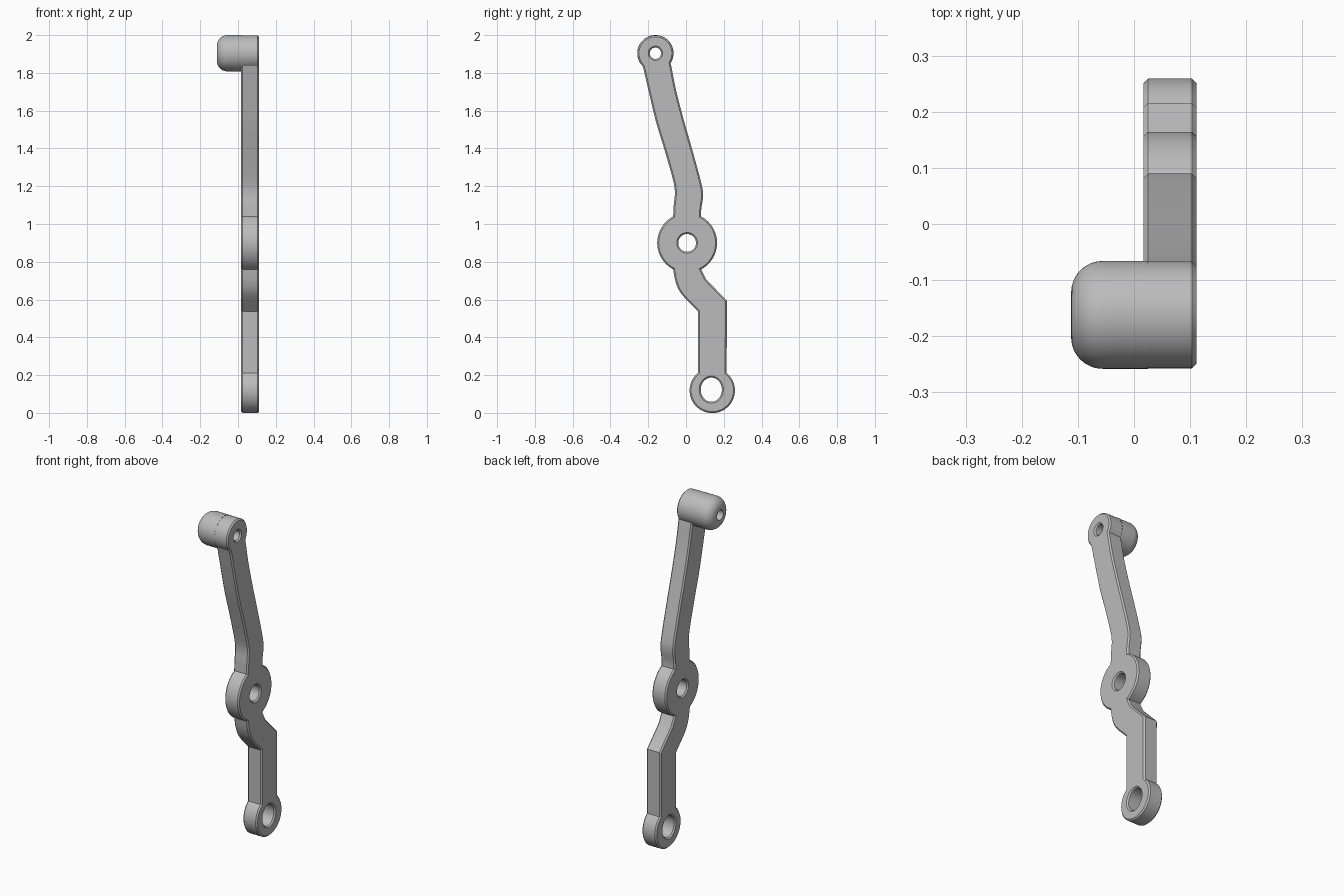
import bpy, bmesh, math
from mathutils import Matrix, Vector

if "Cube" in bpy.data.objects:
    bpy.data.objects.remove(bpy.data.objects["Cube"])

grey = bpy.data.materials.new("plain grey")
grey.use_nodes = True
COLOUR = (0.5, 0.5, 0.5, 1)
grey.diffuse_color = COLOUR
grey.node_tree.nodes["Principled BSDF"].inputs["Base Color"].default_value = COLOUR

BACK, FACE, CHAMFER = 0.017, 0.111, 0.008
PIVOT, HUB, TIP = Vector((0.139, 0.119)), Vector((0.006, 0.9)), Vector((-0.162, 1.904))


def arc(centre, start, end, steps=48):
    """Counter-clockwise arc around centre from one point to another."""
    a, b = Vector(start) - centre, Vector(end) - centre
    radius = (a.length + b.length) / 2
    t0, t1 = math.atan2(a.y, a.x), math.atan2(b.y, b.x)
    if t1 <= t0:
        t1 += 2 * math.pi
    ts = [t0 + (t1 - t0) * i / steps for i in range(steps + 1)]
    return [centre + radius * Vector((math.cos(t), math.sin(t))) for t in ts]


def ellipse(centre, ry, rz, steps=48):
    ts = [2 * math.pi * i / steps for i in range(steps)]
    return [centre + Vector((ry * math.cos(t), rz * math.sin(t))) for t in ts]


def smooth(points, steps=6):
    """Smooth path through the points, without its two end points."""
    p = [Vector(q) for q in points]
    p = [2 * p[0] - p[1]] + p + [2 * p[-1] - p[-2]]
    path = []
    for a, b, c, d in zip(p, p[1:], p[2:], p[3:]):
        for i in range(steps):
            t = i / steps
            path.append(0.5 * (2 * b + (c - a) * t + (2 * a - 5 * b + 4 * c - d) * t**2
                               + (3 * b - a - 3 * c + d) * t**3))
    return path[1:]


def finish(obj):
    """Clean, colour and shade a mesh object."""
    bm = bmesh.new()
    bm.from_mesh(obj.data)
    bmesh.ops.remove_doubles(bm, verts=bm.verts, dist=0.0001)
    bmesh.ops.recalc_face_normals(bm, faces=bm.faces)
    bm.to_mesh(obj.data)
    bm.free()
    obj.data.materials.clear()
    obj.data.materials.append(grey)
    bpy.ops.object.select_all(action="DESELECT")
    obj.select_set(True)
    bpy.context.view_layer.objects.active = obj
    bpy.ops.object.shade_smooth_by_angle(angle=math.radians(25))


# Edges of the arm between the round bosses
upper_right = [(0.08, 1.04), (0.081, 1.08), (0.09, 1.15), (0.08, 1.22), (0.033, 1.394),
               (-0.011, 1.548), (-0.053, 1.71), (-0.081, 1.852)]
upper_left = [(-0.229, 1.838), (-0.197, 1.70), (-0.159, 1.542), (-0.113, 1.39),
              (-0.069, 1.235), (-0.059, 1.167), (-0.065, 1.10), (-0.068, 1.04)]
lower_left = [(-0.068, 0.76), (-0.054, 0.69), (-0.022, 0.627), (0.064, 0.537)]
lower_right = [(0.216, 0.595), (0.107, 0.706), (0.08, 0.76)]
foot_left, foot_right = Vector((0.064, 0.212)), Vector((0.216, 0.212))

outline = (arc(PIVOT, foot_left, foot_right) + [Vector(q) for q in lower_right[:2]]
           + arc(HUB, lower_right[-1], upper_right[0]) + smooth(upper_right)
           + arc(TIP, upper_right[-1], upper_left[0]) + smooth(upper_left)
           + arc(HUB, upper_left[-1], lower_left[0]) + smooth(lower_left)
           + [Vector(lower_left[-1])])
holes = [ellipse(PIVOT + Vector((-0.005, 0.004)), 0.056, 0.064),
         ellipse(HUB, 0.047, 0.047), ellipse(TIP, 0.03, 0.03)]

# Lever arm: filled outline with holes, extruded and chamfered
curve = bpy.data.curves.new("lever_arm", "CURVE")
curve.dimensions = "2D"
curve.fill_mode = "BOTH"
curve.extrude = (FACE - BACK) / 2 - CHAMFER
curve.bevel_depth = CHAMFER
curve.bevel_resolution = 0
curve.offset = -CHAMFER
for loop in [outline] + holes:
    spline = curve.splines.new("POLY")
    spline.points.add(len(loop) - 1)
    for point, q in zip(spline.points, loop):
        point.co = (q.x, q.y, 0, 1)
    spline.use_cyclic_u = True
arm = bpy.data.objects.new("lever_arm", curve)
bpy.context.collection.objects.link(arm)
bpy.ops.object.select_all(action="DESELECT")
arm.select_set(True)
bpy.context.view_layer.objects.active = arm
bpy.ops.object.convert(target="MESH")
arm = bpy.context.view_layer.objects.active
arm.data.transform(Matrix(((0, 0, 1, (FACE + BACK) / 2), (1, 0, 0, 0), (0, 1, 0, 0), (0, 0, 0, 1))))
finish(arm)

# Knob: turned profile with a rounded end and a hole through it
END, RADIUS, ROUND, BORE = -0.112, 0.096, 0.056, 0.03
profile = [(BACK + CHAMFER, RADIUS)]
for i in range(13):
    t = math.pi / 2 * i / 12
    profile.append((END + ROUND - ROUND * math.sin(t), RADIUS - ROUND + ROUND * math.cos(t)))
profile += [(END, BORE), (BACK + CHAMFER, BORE)]
bm = bmesh.new()
verts = [bm.verts.new((x, TIP.x, TIP.y + r)) for x, r in profile]
edges = [bm.edges.new(pair) for pair in zip(verts, verts[1:])]
bmesh.ops.spin(bm, geom=verts + edges, cent=(0, TIP.x, TIP.y), axis=(1, 0, 0),
               angle=2 * math.pi, steps=64, use_merge=True)
mesh = bpy.data.meshes.new("knob")
bm.to_mesh(mesh)
bm.free()
knob = bpy.data.objects.new("knob", mesh)
bpy.context.collection.objects.link(knob)
finish(knob)
